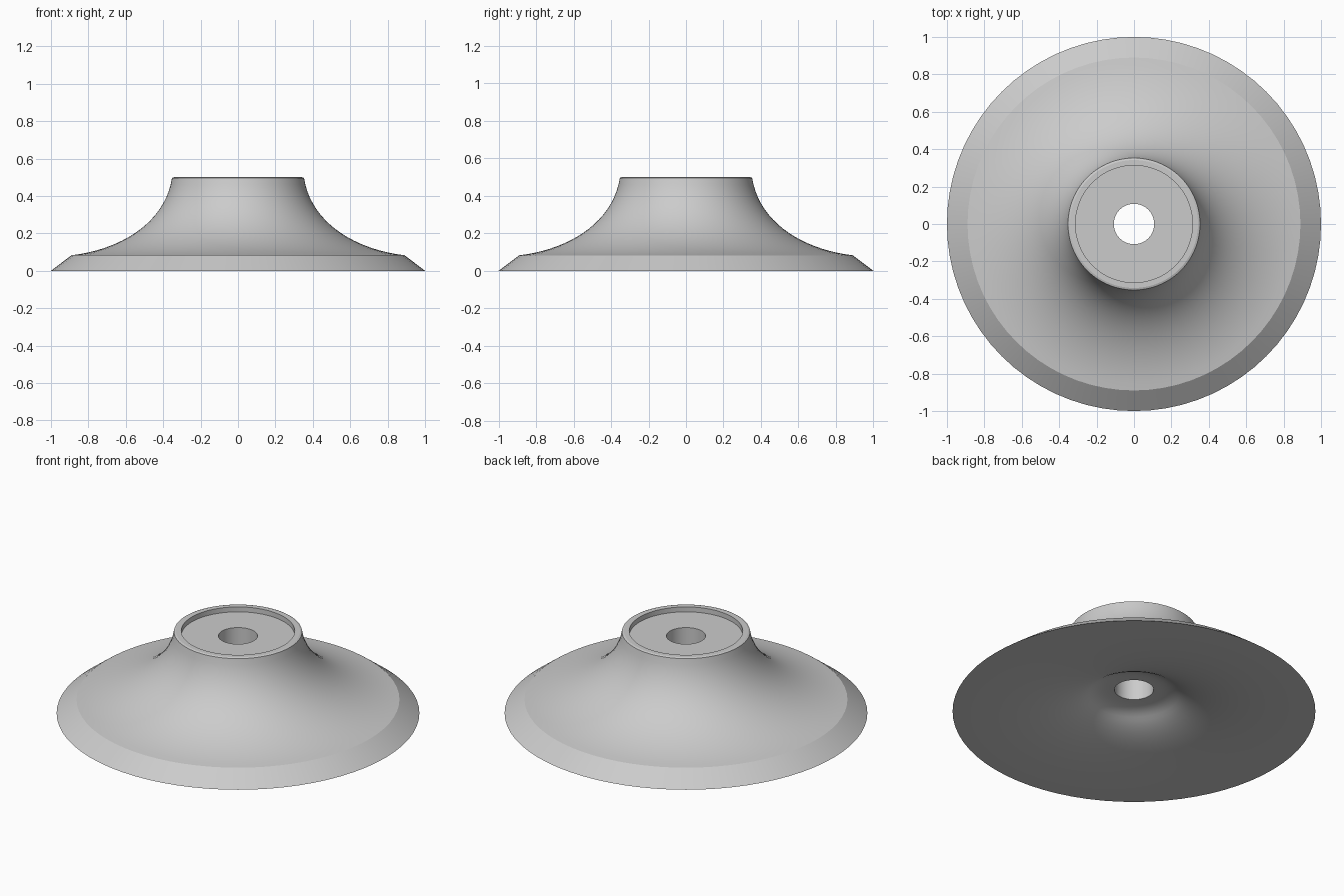
import bpy
import bmesh
import math
from mathutils import Vector, geometry

cube = bpy.data.objects.get("Cube")
if cube:
    bpy.data.objects.remove(cube, do_unlink=True)

SEGMENTS = 72


def make_material(name, color):
    mat = bpy.data.materials.new(name)
    mat.use_nodes = True
    mat.diffuse_color = color
    mat.node_tree.nodes["Principled BSDF"].inputs["Base Color"].default_value = color
    return mat


def curve_points(p0, h0, h1, p1, count):
    """Bezier from p0 to p1 as (radius, height) pairs."""
    pts = [Vector((r, 0, z)) for r, z in (p0, h0, h1, p1)]
    return [(p.x, p.z) for p in geometry.interpolate_bezier(*pts, count)]


def lathe(name, profile, material):
    """Spin a closed (radius, height) profile around the z axis."""
    bm = bmesh.new()
    verts = [bm.verts.new((r, 0, z)) for r, z in profile]
    edges = [bm.edges.new((a, b)) for a, b in zip(verts, verts[1:] + verts[:1])]
    bmesh.ops.spin(bm, geom=verts + edges, cent=(0, 0, 0), axis=(0, 0, 1),
                   angle=math.tau, steps=SEGMENTS, use_merge=False)
    bmesh.ops.remove_doubles(bm, verts=bm.verts, dist=0.0005)
    bmesh.ops.recalc_face_normals(bm, faces=bm.faces)
    mesh = bpy.data.meshes.new(name)
    bm.to_mesh(mesh)
    bm.free()
    mesh.materials.append(material)
    obj = bpy.data.objects.new(name, mesh)
    bpy.context.collection.objects.link(obj)
    bpy.ops.object.select_all(action="DESELECT")
    obj.select_set(True)
    bpy.context.view_layer.objects.active = obj
    bpy.ops.object.shade_smooth_by_angle(angle=math.radians(20))
    return obj


grey = make_material("plain_grey", (0.6, 0.6, 0.6, 1))

# Concave flare from the sloped rim up to the neck
flare = curve_points((0.89, 0.083), (0.62, 0.115), (0.39, 0.26), (0.353, 0.496), 20)
# Thin bevelled lip, shallow recess in the top, and the bore
top = [(0.342, 0.5), (0.313, 0.5), (0.313, 0.47), (0.108, 0.47)]
# Hollow underneath: rounded crown by the bore, then a flare that flattens out
crown = curve_points((0.108, 0.137), (0.19, 0.137), (0.22, 0.127), (0.27, 0.095), 8)
hollow = curve_points((0.27, 0.095), (0.42, 0.012), (0.7, 0.0), (1.0, 0.0), 14)

lathe("flared_base", flare + top + crown[:-1] + hollow, grey)
